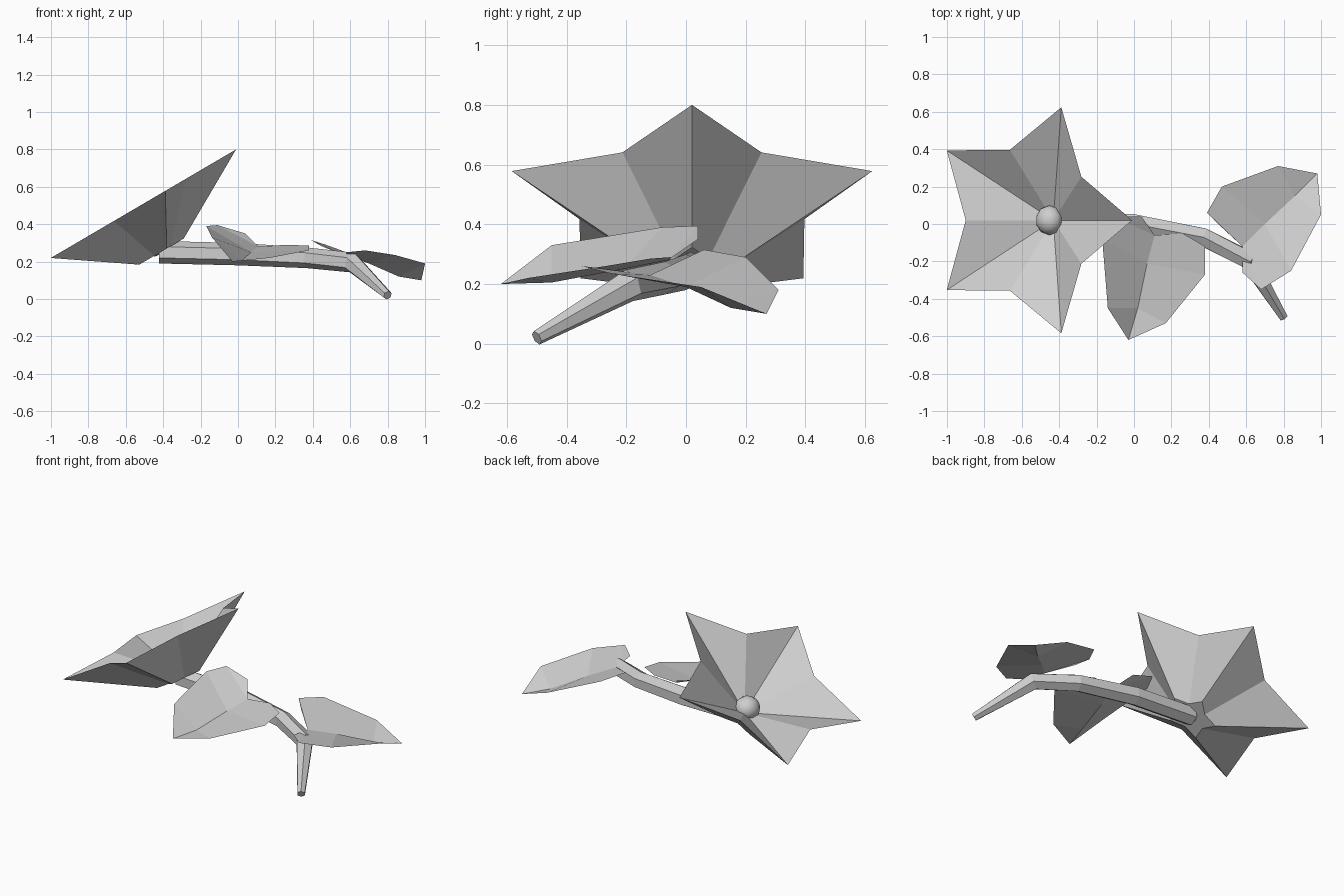
import bpy, bmesh, math
from mathutils import Vector, Matrix

cube = bpy.data.objects.get("Cube")
if cube:
    bpy.data.objects.remove(cube, do_unlink=True)

clay = bpy.data.materials.new("light_grey")
clay.use_nodes = True
grey = (0.62, 0.62, 0.62, 1)
clay.diffuse_color = grey
clay.node_tree.nodes["Principled BSDF"].inputs["Base Color"].default_value = grey


def finish(name, bm, closed=True):
    """Turn a bmesh into a named object with the shared material."""
    if closed:
        bmesh.ops.recalc_face_normals(bm, faces=bm.faces[:])
    mesh = bpy.data.meshes.new(name)
    bm.to_mesh(mesh)
    bm.free()
    mesh.materials.append(clay)
    obj = bpy.data.objects.new(name, mesh)
    bpy.context.collection.objects.link(obj)
    return obj


# Flower frame: local z is the blossom axis, local x points to the highest petal
tilt = math.atan2(0.58, 0.99)
frame = Matrix.Translation((-0.558, 0.02, 0.479)) @ Matrix.Rotation(-tilt, 4, 'Y')
DEPTH = 0.27


def star(bm, scale, z):
    """Ring of five petal tips alternating with five notches."""
    ring = []
    for i in range(10):
        r = scale * (0.396 if i % 2 else 0.635)
        a = i * math.pi / 5
        ring.append(bm.verts.new(frame @ Vector((r * math.cos(a), r * math.sin(a), z))))
    return ring


# Blossom: hollow cone inside, tapered shell outside
bm = bmesh.new()
rim = star(bm, 1, 0)
base = star(bm, 0.24, -DEPTH)
throat = bm.verts.new(frame @ Vector((0, 0, -DEPTH + 0.02)))
for i in range(10):
    j = (i + 1) % 10
    bm.faces.new((rim[i], rim[j], throat))
    bm.faces.new((rim[j], rim[i], base[i], base[j]))
bm.faces.new(base[::-1])
finish("blossom", bm)

# Smooth bud in the throat
bm = bmesh.new()
place = frame @ Matrix.Translation((0, 0, 0.06 - DEPTH)) @ Matrix.Diagonal((0.075, 0.08, 0.07, 1))
bmesh.ops.create_uvsphere(bm, u_segments=10, v_segments=8, radius=1, matrix=place)
for face in bm.faces:
    face.smooth = True
finish("bud", bm)


# Six-sided stem along a bending path, with a radius at each joint
def tube(name, path, radii, sides=6):
    bm = bmesh.new()
    pts = [Vector(p) for p in path]
    rings = []
    for i, p in enumerate(pts):
        along = (pts[min(i + 1, len(pts) - 1)] - pts[max(i - 1, 0)]).normalized()
        across = along.cross(Vector((0, 0, 1))).normalized()
        up = across.cross(along)
        rings.append([bm.verts.new(p + radii[i] * (across * math.cos(a) + up * math.sin(a)))
                      for a in (math.tau * (k + 0.5) / sides for k in range(sides))])
    for lower, upper in zip(rings, rings[1:]):
        for k in range(sides):
            n = (k + 1) % sides
            bm.faces.new((lower[k], lower[n], upper[n], upper[k]))
    bm.faces.new(rings[0])
    bm.faces.new(rings[-1])
    finish(name, bm)


tube("stem",
     [(-0.42, 0.02, 0.25), (0, 0, 0.24), (0.37, -0.07, 0.22), (0.61, -0.19, 0.195), (0.8, -0.5, 0.02)],
     [0.06, 0.06, 0.055, 0.055, 0.025])


# Leaf: a folded sheet with a midrib from notch to tip and an edge on each side
def leaf(name, midrib, *edges):
    bm = bmesh.new()
    rib = [bm.verts.new(p) for p in midrib]
    for edge in edges:
        e = [bm.verts.new(p) for p in edge]
        for loop in ((rib[0], e[0], e[1]),
                     (rib[0], e[1], e[2], rib[1]),
                     (rib[1], e[2], e[3], rib[2]),
                     (rib[2], e[3], rib[3])):
            face = bm.faces.new(loop)
            face.normal_update()
            if face.normal.z < 0:
                face.normal_flip()
    finish(name, bm, closed=False)


leaf("front_leaf",
     [(0.11, -0.06, 0.28), (0.07, -0.21, 0.25), (0.02, -0.45, 0.205), (-0.03, -0.62, 0.2)],
     [(0.04, 0.04, 0.35), (-0.11, 0.04, 0.395), (-0.17, -0.08, 0.39), (-0.14, -0.45, 0.33)],
     [(0.26, -0.05, 0.29), (0.38, -0.12, 0.285), (0.38, -0.27, 0.26), (0.17, -0.53, 0.22)])
leaf("back_leaf",
     [(0.58, -0.12, 0.23), (0.7, 0, 0.19), (0.86, 0.15, 0.12), (0.98, 0.27, 0.1)],
     [(0.45, 0, 0.28), (0.39, 0.06, 0.315), (0.47, 0.2, 0.29), (0.77, 0.31, 0.18)],
     [(0.58, -0.26, 0.25), (0.68, -0.35, 0.26), (0.84, -0.25, 0.235), (1, 0.05, 0.19)])
